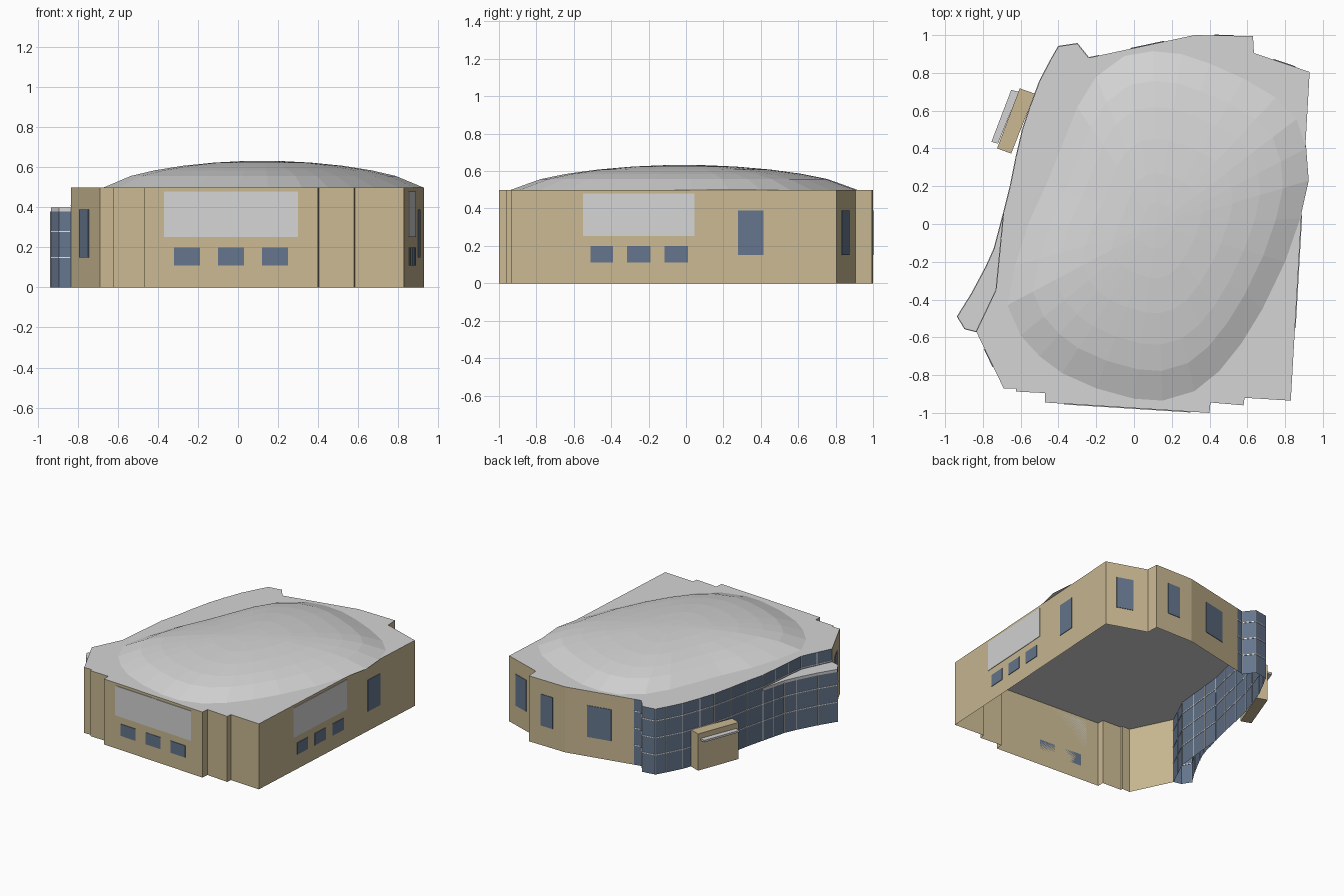
import bpy, math
from mathutils import Vector

cube = bpy.data.objects.get("Cube")
if cube:
    bpy.data.objects.remove(cube)


def material(name, r, g, b):
    m = bpy.data.materials.new(name)
    m.use_nodes = True
    m.diffuse_color = (r, g, b, 1)
    m.node_tree.nodes["Principled BSDF"].inputs["Base Color"].default_value = (r, g, b, 1)
    return m


BEIGE = material("beige stone", .585, .48, .287)
GREY = material("light grey", .66, .66, .66)
GLASS = material("blue glass", .13, .18, .265)
WHITE = material("white trim", .85, .85, .85)


def build(name, verts, faces, mats, index=None):
    mesh = bpy.data.meshes.new(name)
    mesh.from_pydata(verts, [], faces)
    for m in mats:
        mesh.materials.append(m)
    if index:
        for p in mesh.polygons:
            p.material_index = index(p)
    ob = bpy.data.objects.new(name, mesh)
    bpy.context.collection.objects.link(ob)
    return ob


def prism(name, base, z0, z1, mat):
    n = len(base)
    verts = [(x, y, z) for z in (z0, z1) for x, y in base]
    faces = [(i, (i + 1) % n, n + (i + 1) % n, n + i) for i in range(n)]
    faces += [tuple(reversed(range(n))), tuple(range(n, 2 * n))]
    return build(name, verts, faces, [mat])


def plate(name, a, b, t0, t1, z0, z1, mat, inner=0.0, outer=.004):
    """Thin plate on the wall from a to b, spanning fractions t0 to t1."""
    a, b = Vector(a), Vector(b)
    d = (b - a).normalized()
    out = Vector((d.y, -d.x))
    p, q = a.lerp(b, t0), a.lerp(b, t1)
    base = [p + out * outer, q + out * outer, q - out * inner, p - out * inner]
    return prism(name, base, z0, z1, mat)


def ribbon(name, path, z0, z1, mats, index=None):
    n = len(path)
    verts = [(x, y, z) for z in (z0, z1) for x, y in path]
    faces = [(i, i + 1, n + i + 1, n + i) for i in range(n - 1)]
    return build(name, verts, faces, mats, index)


def glazing_bars(name, path, top, levels):
    for a, b in zip(path, path[1:]):
        length = (Vector(b) - Vector(a)).length
        for z in levels:
            plate(name + "_rail", a, b, 0, 1, z - .003, z + .003, WHITE, .003, .003)
        count = max(1, round(length / .12))
        w = .0025 / length
        for k in range(count if length > .07 else 0):
            plate(name + "_post", a, b, k / count - w, k / count + w, 0, top, WHITE, .003, .003)


# Footprint, anticlockwise from the front corner
FRONT_A, FRONT_B = (-.47, -.945), (.40, -1)
SIDE_A, SIDE_B = (.83, -.935), (.93, .805)
stone = [(-.835, -.57), (-.69, -.87), (-.625, -.87), (-.625, -.887), (-.47, -.895),
         FRONT_A, FRONT_B, (.405, -.945), (.58, -.96), (.585, -.92),
         SIDE_A, SIDE_B, (.635, .905), (.63, .995), (.32, 1), (-.185, .892)]
curtain = [(-.185, .892), (-.24, .88), (-.30, .955), (-.40, .94), (-.44, .87),
           (-.50, .755), (-.55, .62), (-.59, .50), (-.625, .35), (-.655, .20),
           (-.69, .06), (-.73, -.35), (-.835, -.57)]
H = .5

# Walls: stone first, then the curved curtain wall; the base stays open
ribbon("outer_walls", stone + curtain[1:], 0, H, [BEIGE, GLASS],
       lambda p: 0 if p.index < len(stone) - 1 else 1)
glazing_bars("curtain_wall", curtain, H, (.15, .28, .41))
outline = stone + curtain[1:-1]
build("flat_roof", [(x, y, H) for x, y in outline], [tuple(range(len(outline)))], [GREY])

# Low glazed annex
annex = [(-.69, .06), (-.74, -.13), (-.78, -.22), (-.86, -.37),
         (-.935, -.49), (-.895, -.555), (-.835, -.57)]
ribbon("annex_glass", annex, 0, .38, [GLASS])
glazing_bars("annex", annex, .38, (.15, .28))
prism("annex_roof", annex + [(-.73, -.35)], .38, .4, GREY)

# Panels and windows on the front and side
for label, a, b, panel, windows in (
        ("front", FRONT_A, FRONT_B, (.115, .885), ((.172, .322), (.425, .575), (.678, .828))),
        ("side", SIDE_A, SIDE_B, (.221, .563), ((.244, .313), (.356, .428), (.471, .543)))):
    plate(label + "_panel", a, b, *panel, .253, .48, GREY)
    for t0, t1 in windows:
        plate(label + "_low_window", a, b, t0, t1, .11, .2, GLASS)

# Tall windows
for a, b, t0, t1 in ((SIDE_A, SIDE_B, .698, .776), (SIDE_B, stone[12], .26, .65),
                     (stone[13], stone[14], .33, .66), (stone[14], stone[15], .32, .67),
                     (stone[0], stone[1], .31, .62)):
    plate("tall_window", a, b, t0, t1, .15, .39, GLASS)

# Entrance block with its canopy
prism("entrance_block", [(-.605, .718), (-.725, .40), (-.65, .373), (-.525, .69)], 0, .28, BEIGE)
prism("entrance_canopy", [(-.65, .71), (-.755, .435), (-.72, .425), (-.61, .70)], .225, .24, GREY)

# Shallow faceted dome, rings shrinking towards the apex
rim = [(-.67, -.43), (-.60, -.59), (-.50, -.70), (-.38, -.79), (-.20, -.87), (0, -.925),
       (.15, -.935), (.32, -.885), (.45, -.78), (.57, -.63), (.68, -.45), (.80, -.20),
       (.88, .03), (.925, .23), (.912, .40), (.86, .555), (.75, .67), (.58, .77),
       (.40, .85), (.25, .90), (.10, .915), (-.05, .89), (-.20, .78), (-.30, .62),
       (-.38, .42), (-.46, .22), (-.56, 0), (-.63, -.22)]
cx, cy, n = .12, -.01, len(rim)
rings = ((1, H), (.83, .557), (.68, .585), (.5, .608), (.3, .624), (.13, .631))
verts = [(cx + (x - cx) * s, cy + (y - cy) * s, z) for s, z in rings for x, y in rim]
faces = [(r * n + i, r * n + (i + 1) % n, (r + 1) * n + (i + 1) % n, (r + 1) * n + i)
         for r in range(len(rings) - 1) for i in range(n)]
last = (len(rings) - 1) * n
verts.append((cx, cy, .633))
faces += [(last + i, last + (i + 1) % n, len(verts) - 1) for i in range(n)]
build("dome_roof", verts, faces, [GREY])
